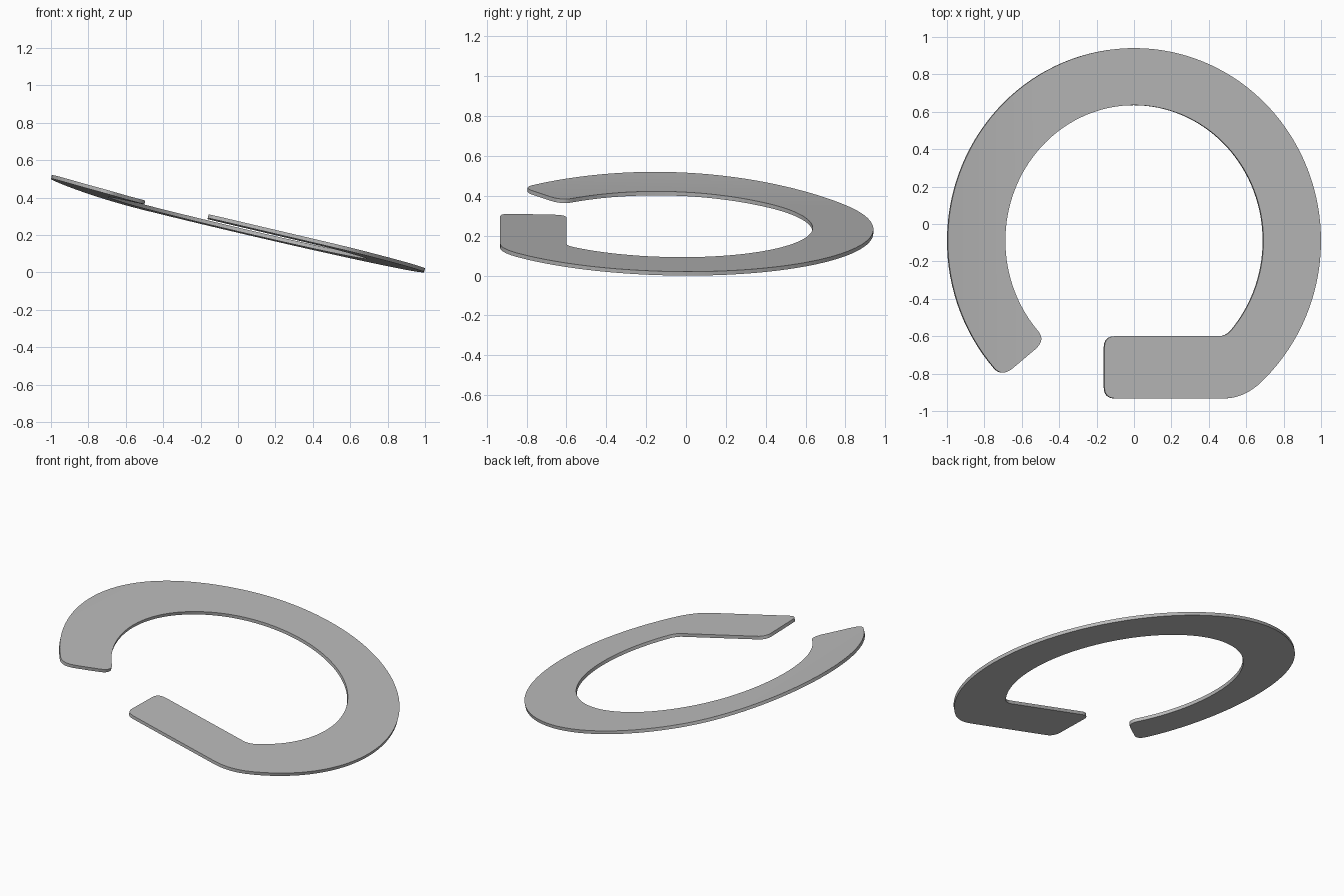
import bpy, bmesh
from math import sin, cos, radians
from mathutils import Vector

if "Cube" in bpy.data.objects:
    bpy.data.objects.remove(bpy.data.objects["Cube"])

OUTER, INNER = (0.9976, 1.03), (0.69, 0.725)
CENTRE = Vector((-0.0024, -0.09))
SLOPE_X, SLOPE_Y, THICK = 0.235, 0.022, 0.02


def at(radii, deg):
    """Point on one of the two ring ellipses."""
    a = radians(deg)
    return CENTRE + Vector((radii[0] * cos(a), radii[1] * sin(a)))


def arc(radii, start, end, steps=96):
    return [at(radii, start + (end - start) * i / steps) for i in range(steps + 1)]


def fillet(before, corner, after, steps=8):
    """Rounded corner between two points, ends included."""
    pts = []
    for i in range(steps + 1):
        t = i / steps
        pts.append(before * (1 - t) ** 2 + corner * 2 * t * (1 - t) + after * t * t)
    return pts


def toward(a, b, dist):
    return a + (b - a).normalized() * dist


def height(x, y):
    """Tilted plane whose left rim curls upward."""
    curl = max(0.0, -x - 0.5) / 0.5
    return -SLOPE_X * x - SLOPE_Y * y + 0.03 * curl ** 2


# Sharp corners of the open ends
tip_out, tip_in = at(OUTER, 225), at(INNER, 227)
tab_in, tab_out = at(INNER, -44.7), at(OUTER, -54.9)
end_in = Vector((-0.162, tab_in.y))
end_out = Vector((-0.162, tab_out.y))

# Outline: outer arc, rounded tip, inner arc, straight tab
outline = arc(OUTER, -48.6, 221.5)
outline += fillet(outline[-1], tip_out, toward(tip_out, tip_in, 0.075))
inner = arc(INNER, 221.2, -41.4)
outline += fillet(toward(tip_in, tip_out, 0.08), tip_in, inner[0]) + inner
outline += fillet(inner[-1], tab_in, toward(tab_in, end_in, 0.04))
outline += fillet(toward(end_in, tab_in, 0.06), end_in, toward(end_in, end_out, 0.06))
outline += fillet(toward(end_out, end_in, 0.06), end_out, toward(end_out, tab_out, 0.06))
outline += fillet(toward(tab_out, end_out, 0.09), tab_out, outline[0])

# Flat sheet, sliced into strips where it bends
bm = bmesh.new()
bm.faces.new([bm.verts.new((p.x, p.y, 0)) for p in outline])
bmesh.ops.remove_doubles(bm, verts=bm.verts, dist=0.0005)
for i in range(16):
    bmesh.ops.bisect_plane(bm, geom=bm.verts[:] + bm.edges[:] + bm.faces[:],
                           plane_co=(-0.5 - 0.03 * i, 0, 0), plane_no=(1, 0, 0))
bmesh.ops.triangulate(bm, faces=bm.faces[:])

# Bend and tilt, rest on the ground, then thicken along the plate normal
for v in bm.verts:
    v.co.z = height(v.co.x, v.co.y)
low = min(v.co.z for v in bm.verts)
for v in bm.verts:
    v.co.z -= low
geom = bmesh.ops.extrude_face_region(bm, geom=bm.faces[:], use_keep_orig=True)["geom"]
top = [g for g in geom if isinstance(g, bmesh.types.BMVert)]
bmesh.ops.translate(bm, verts=top, vec=Vector((SLOPE_X, SLOPE_Y, 1)) * THICK)
bmesh.ops.recalc_face_normals(bm, faces=bm.faces[:])

mesh = bpy.data.meshes.new("open_ring_plate")
bm.to_mesh(mesh)
bm.free()
plate = bpy.data.objects.new("open_ring_plate", mesh)
bpy.context.collection.objects.link(plate)

# Plain grey
grey = bpy.data.materials.new("plain_grey")
grey.use_nodes = True
colour = (0.5, 0.5, 0.5, 1)
grey.diffuse_color = colour
grey.node_tree.nodes["Principled BSDF"].inputs["Base Color"].default_value = colour
mesh.materials.append(grey)

bpy.ops.object.select_all(action="DESELECT")
plate.select_set(True)
bpy.context.view_layer.objects.active = plate
bpy.ops.object.shade_smooth_by_angle(angle=radians(30))
